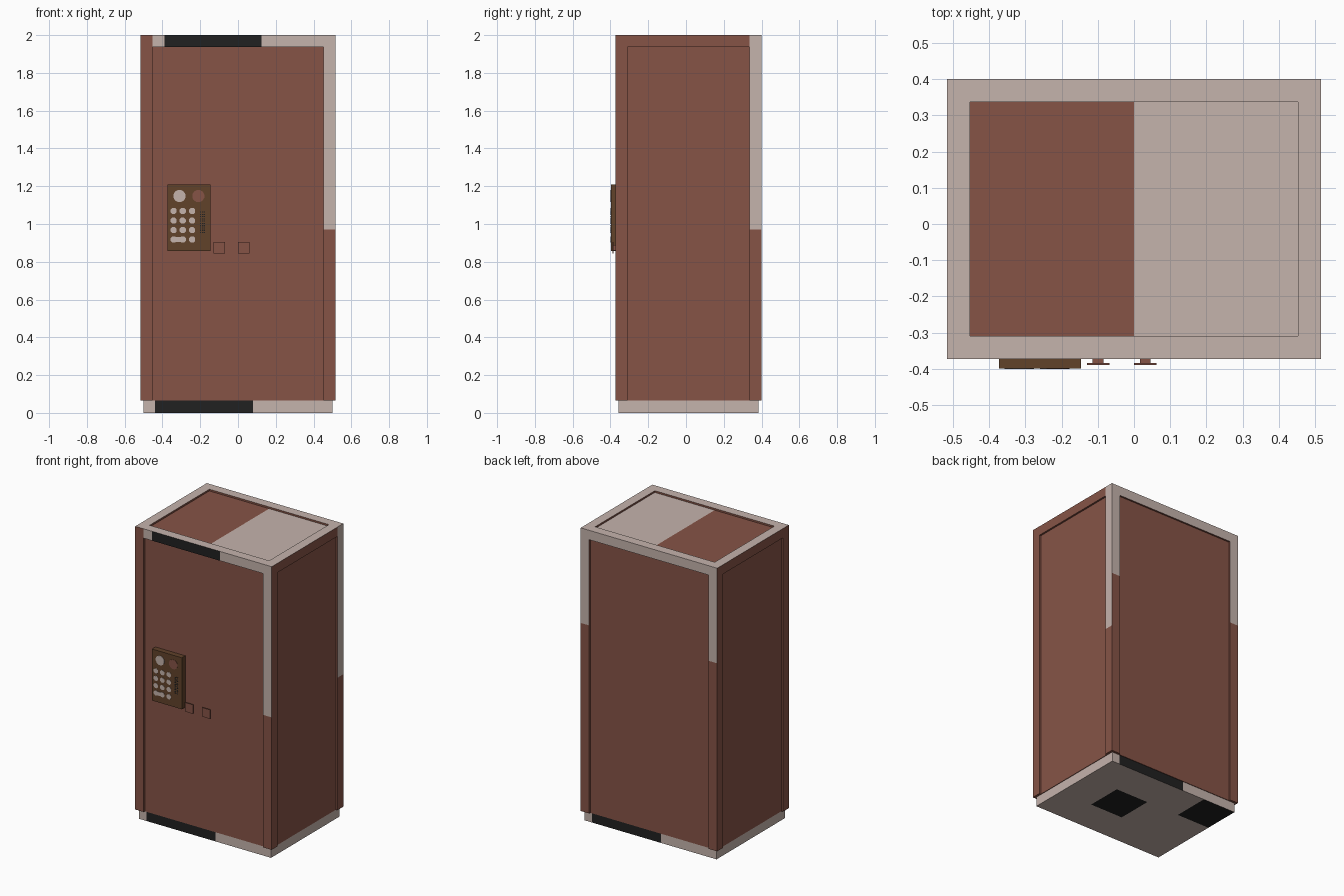
import bpy, bmesh
from math import pi
from mathutils import Matrix, Vector

cube = bpy.data.objects.get("Cube")
if cube:
    bpy.data.objects.remove(cube, do_unlink=True)


def material(name, rgb):
    m = bpy.data.materials.new(name)
    m.use_nodes = True
    m.diffuse_color = (*rgb, 1)
    bsdf = next(n for n in m.node_tree.nodes if n.type == 'BSDF_PRINCIPLED')
    bsdf.inputs["Base Color"].default_value = (*rgb, 1)
    return m


MATS = [material("red_brown", (0.24, 0.088, 0.062)),
        material("pale_beige", (0.56, 0.452, 0.414)),
        material("black", (0.015, 0.015, 0.015)),
        material("dark_wood", (0.119, 0.054, 0.023))]
BROWN, PALE, BLACK, WOOD = range(4)


def finish(name, bm, mats):
    mesh = bpy.data.meshes.new(name)
    bm.to_mesh(mesh)
    bm.free()
    for m in mats:
        mesh.materials.append(m)
    obj = bpy.data.objects.new(name, mesh)
    bpy.context.collection.objects.link(obj)
    return obj


def add_box(bm, lo, hi):
    lo, hi = Vector(lo), Vector(hi)
    size = Matrix.Diagonal((*(hi - lo), 1))
    bmesh.ops.create_cube(bm, size=1, matrix=Matrix.Translation((lo + hi) / 2) @ size)


def box(name, lo, hi, mat=BROWN, cuts=(), rule=None):
    """Box, sliced at (axis, value) cuts, coloured by rule(centre, normal)."""
    bm = bmesh.new()
    add_box(bm, lo, hi)
    for axis, value in cuts:
        n = Vector([float(axis == i) for i in range(3)])
        bmesh.ops.bisect_plane(bm, geom=bm.verts[:] + bm.edges[:] + bm.faces[:],
                               plane_co=n * value, plane_no=n)
    if rule is None:
        return finish(name, bm, [MATS[mat]])
    bm.normal_update()
    for f in bm.faces:
        f.material_index = rule(f.calc_center_median(), f.normal)
    return finish(name, bm, MATS)


# Overall extents
X, Y0, Y1, FLOOR, TOP = 0.516, -0.373, 0.4, 0.065, 2.0
W = 0.064       # frame width
IN = 0.012      # panel recess
LOW, HIGH = 0.97, 1.35   # where the pale trim ends


# Base plinth with dark kick strips and floor patches
def base_rule(c, n):
    if n.y < -0.5:
        return BLACK if -0.44 < c.x < 0.08 else PALE
    if n.y > 0.5:
        return BLACK if -0.08 < c.x < 0.44 else PALE
    if n.z < -0.5:
        first = 0 < c.x < 0.25 and -0.12 < c.y < 0.13
        second = c.x < -0.25 and c.y > 0.13
        return BLACK if first or second else PALE
    return PALE


BX = 0.5
box("base_plinth", (-BX, Y0 + 0.016, 0), (BX, Y1 - 0.016, FLOOR),
    cuts=[(0, v) for v in (-0.44, -0.25, -0.08, 0, 0.08, 0.25, 0.44)]
    + [(1, -0.12), (1, 0.13)], rule=base_rule)

# Recessed panels, as one core; the roof is half pale
box("recessed_panels", (-X + IN, Y0 + IN, FLOOR), (X - IN, Y1 - IN, TOP - IN),
    cuts=[(0, 0)], rule=lambda c, n: PALE if n.z > 0.5 and c.x > 0 else BROWN)


# Corner posts
def post_rule(c, n):
    if n.z > 0.5:
        return PALE
    if n.y > 0.5 and c.y > Y1 - 0.01:
        return PALE if c.z > HIGH else BROWN
    front_left = n.y < -0.5 and c.y < Y0 + 0.01 and c.x > 0
    rear_side = n.x > 0.5 and c.x > X - 0.01 and c.y > 0
    return PALE if (front_left or rear_side) and c.z > LOW else BROWN


for side, x in (("right", -X), ("left", X - W)):
    for end, y in (("front", Y0), ("back", Y1 - W)):
        box(f"{end}_{side}_post", (x, y, FLOOR), (x + W, y + W, TOP),
            cuts=[(2, LOW), (2, HIGH)], rule=post_rule)


# Top rails
def front_rail_rule(c, n):
    if n.y < -0.5:
        return BLACK if -0.39 < c.x < 0.125 else PALE
    return PALE if n.z > 0.5 else BROWN


Z = TOP - W
box("front_top_rail", (-X + W, Y0, Z), (X - W, Y0 + W, TOP),
    cuts=[(0, -0.39), (0, 0.125)], rule=front_rail_rule)
box("back_top_rail", (-X + W, Y1 - W, Z), (X - W, Y1, TOP),
    rule=lambda c, n: PALE if n.z > 0.5 or n.y > 0.5 else BROWN)
for side, x in (("right", -X), ("left", X - W)):
    box(f"{side}_top_rail", (x, Y0 + W, Z), (x + W, Y1 - W, TOP),
        rule=lambda c, n: PALE if n.z > 0.5 else BROWN)

# Keypad housing
FACE = -0.398
box("keypad_housing", (-0.372, FACE, 0.858), (-0.146, Y0 + IN, 1.21), WOOD)


# Round lamps and buttons on the keypad
def discs(name, centres, radius, mat, sides):
    bm = bmesh.new()
    for x, z in centres:
        place = Matrix.Translation((x, FACE, z)) @ Matrix.Rotation(pi / 2, 4, 'X')
        place = place @ Matrix.Rotation(pi / sides, 4, 'Z')
        bmesh.ops.create_cone(bm, cap_ends=True, segments=sides, radius1=radius,
                              radius2=radius, depth=0.004, matrix=place)
    return finish(name, bm, [MATS[mat]])


discs("pale_lamp", [(-0.31, 1.148)], 0.033, PALE, 12)
discs("red_lamp", [(-0.21, 1.148)], 0.033, BROWN, 12)
columns = (-0.341, -0.293, -0.243)
rows = (1.069, 1.018, 0.968, 0.918)
discs("keypad_buttons", [(x, z) for x in columns for z in rows], 0.018, PALE, 8)
box("wide_button", (-0.345, FACE - 0.002, 0.905), (-0.289, FACE + 0.002, 0.931), PALE)

# Speaker holes
bm = bmesh.new()
for i in range(3):
    for j in range(10):
        x, z = -0.198 + i * 0.0095, 0.955 + j * 0.012
        add_box(bm, (x - 0.003, FACE - 0.001, z - 0.003), (x + 0.003, FACE + 0.001, z + 0.003))
finish("speaker_holes", bm, [MATS[BLACK]])

# Door knobs: stem and square plate
for side, x in (("right", -0.099), ("left", 0.031)):
    for part, r, y0, y1 in (("stem", 0.015, -0.384, Y0 + IN), ("plate", 0.031, -0.389, -0.383)):
        box(f"{side}_knob_{part}", (x - r, y0, 0.875 - r), (x + r, y1, 0.875 + r))
